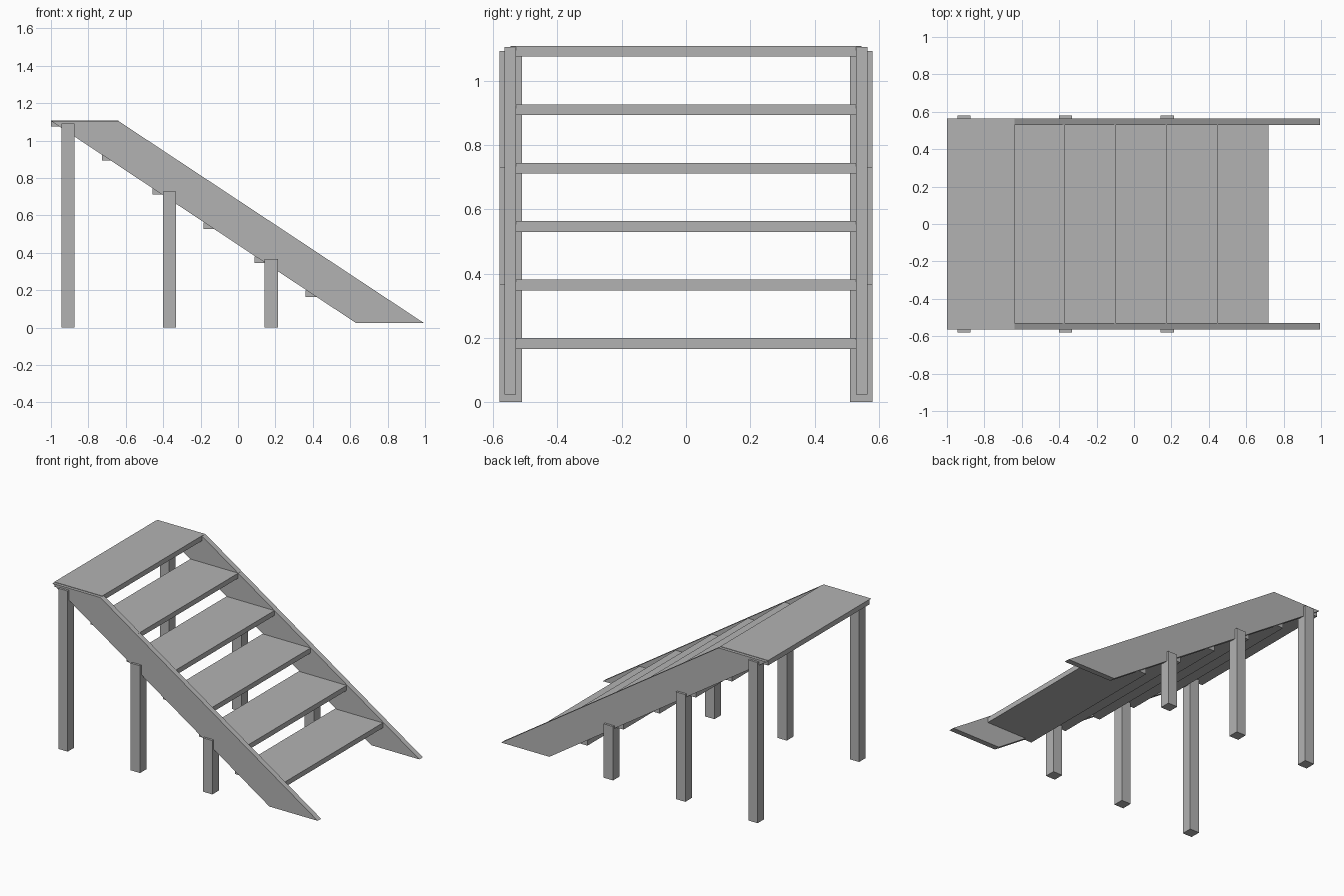
import bpy

# Remove the default cube only
cube = bpy.data.objects.get("Cube")
if cube:
    bpy.data.objects.remove(cube, do_unlink=True)

# Single grey finish
GREY = (0.45, 0.45, 0.45, 1.0)
grey = bpy.data.materials.new("plain grey")
grey.use_nodes = True
grey.diffuse_color = GREY
grey.node_tree.nodes["Principled BSDF"].inputs["Base Color"].default_value = GREY


def extrude_profile(name, profile, y0, y1):
    """Solid made from a counter-clockwise XZ outline, swept from y0 to y1."""
    n = len(profile)
    verts = [(x, y, z) for y in (y0, y1) for x, z in profile]
    faces = [tuple(range(n)), tuple(reversed(range(n, 2 * n)))]
    faces += [(i, i + n, (i + 1) % n + n, (i + 1) % n) for i in range(n)]
    mesh = bpy.data.meshes.new(name)
    mesh.from_pydata(verts, [], faces)
    mesh.materials.append(grey)
    obj = bpy.data.objects.new(name, mesh)
    bpy.context.collection.objects.link(obj)
    return obj


def box(name, x0, x1, y0, y1, z0, z1):
    return extrude_profile(name, [(x0, z0), (x1, z0), (x1, z1), (x0, z1)], y0, y1)


# Treads, evenly stepped down towards +x
STEPS, RUN, RISE = 6, 0.272, 0.1818
for i in range(STEPS):
    x, top = -1 + i * RUN, 1.108 - i * RISE
    box(f"tread_{i + 1}", x, x + 0.36, -0.545, 0.545, top - 0.034, top)

# Sloping side boards and their posts, on both sides
STRINGER = [(-1, 1.105), (0.632, 0.024), (0.995, 0.024), (-0.64, 1.105)]
POSTS = [(-0.91, 1.092), (-0.366, 0.729), (0.178, 0.366)]
for label, side in (("right", -1), ("left", 1)):
    y0, y1 = sorted((side * 0.528, side * 0.565))
    extrude_profile(f"stringer_{label}", STRINGER, y0, y1)
    y0, y1 = sorted((side * 0.51, side * 0.58))
    for i, (x, top) in enumerate(POSTS):
        box(f"post_{label}_{i + 1}", x - 0.035, x + 0.035, y0, y1, 0, top)
